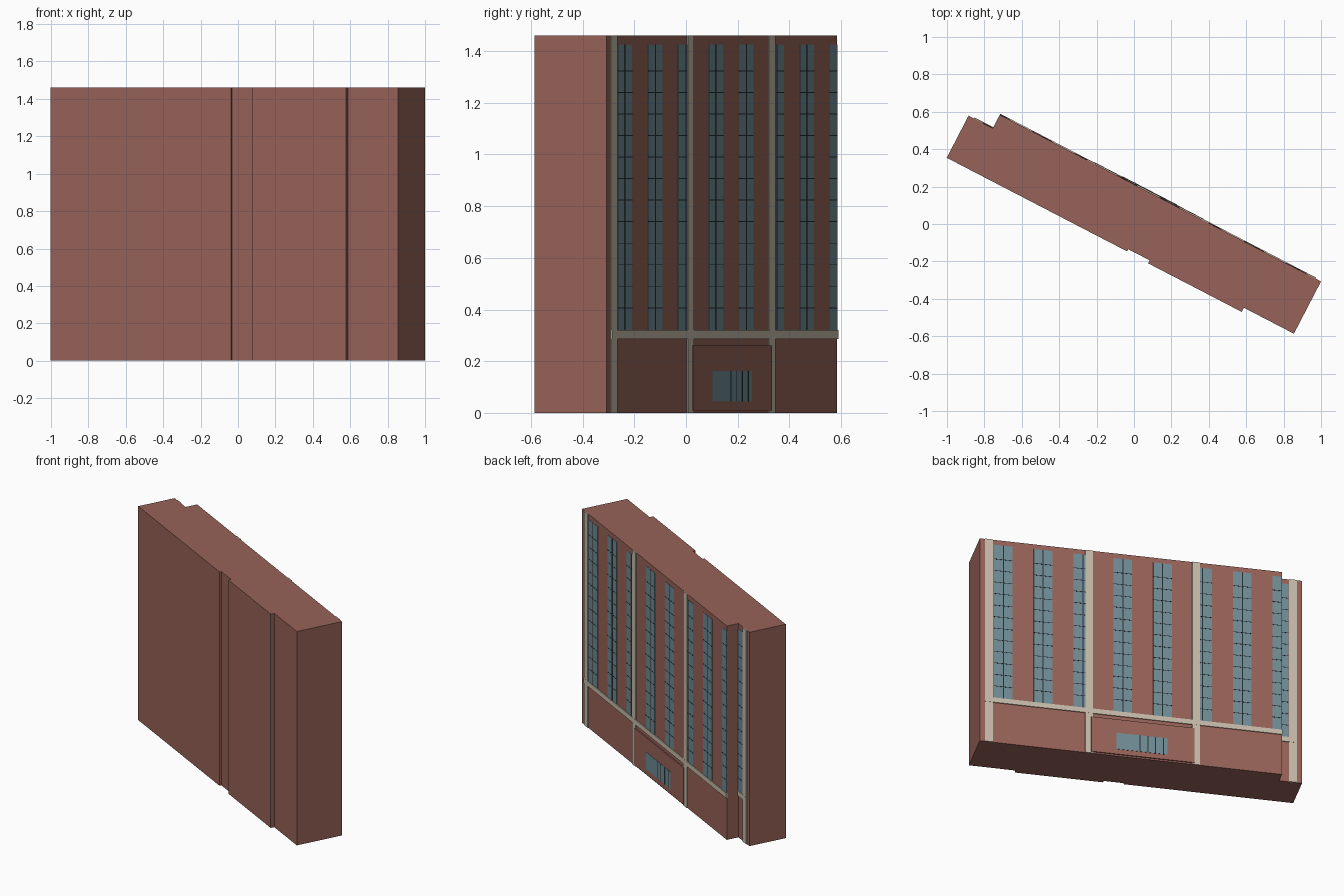
import bpy, bmesh
from mathutils import Vector

if "Cube" in bpy.data.objects:
    bpy.data.objects.remove(bpy.data.objects["Cube"])

HEIGHT = 1.46
ORIGIN = Vector((1.0, -0.307, 0))       # corner where the facade starts
ALONG = Vector((-0.8876, 0.4605, 0))    # direction along the facade
OUT = Vector((0.4605, 0.8876, 0))       # direction out of the facade
NOTCH = -0.081                          # setback of the recessed end bay
END = 1.935                             # where the recessed bay begins


def material(name, colour):
    m = bpy.data.materials.new(name)
    m.use_nodes = True
    m.diffuse_color = (*colour, 1)
    m.node_tree.nodes["Principled BSDF"].inputs["Base Color"].default_value = (*colour, 1)
    return m


brick = material("brick red", (0.31, 0.123, 0.098))
stone = material("pale stone", (0.56, 0.50, 0.405))
glass = material("blue grey glass", (0.16, 0.265, 0.30))
dark = material("dark frame", (0.02, 0.025, 0.028))


def prism(bm, plan, z0, z1):
    """Extrude a plan given as (along, out) pairs from z0 to z1."""
    base = [bm.verts.new(ORIGIN + ALONG * t + OUT * n + Vector((0, 0, z0))) for t, n in plan]
    face = bm.faces.new(base)
    top = bmesh.ops.extrude_face_region(bm, geom=[face])["geom"]
    verts = [v for v in top if isinstance(v, bmesh.types.BMVert)]
    bmesh.ops.translate(bm, vec=(0, 0, z1 - z0), verts=verts)


def build(name, mat, prisms):
    bm = bmesh.new()
    for plan, z0, z1 in prisms:
        prism(bm, plan, z0, z1)
    bmesh.ops.recalc_face_normals(bm, faces=bm.faces)
    mesh = bpy.data.meshes.new(name)
    bm.to_mesh(mesh)
    bm.free()
    mesh.materials.append(mat)
    ob = bpy.data.objects.new(name, mesh)
    bpy.context.collection.objects.link(ob)


def plate(t0, t1, z0, z1, depth, base=0.0):
    """A box standing proud of the wall plane by depth."""
    plan = [(t0, base - 0.004), (t1, base - 0.004), (t1, base + depth), (t0, base + depth)]
    return plan, z0, z1


# Main block with stepped front wall and a recessed end bay
build("building_block", brick, [([
    (0, 0), (END, 0), (END, NOTCH), (2.081, NOTCH), (2.081, -0.335),
    (0.995, -0.335), (0.995, -0.322), (0.865, -0.322), (0.865, -0.34),
    (0.301, -0.34), (0.301, -0.315), (0, -0.315)], 0, HEIGHT)])

# Stone piers and the band above the ground floor
piers = [plate(t, t + 0.05, 0, HEIGHT, 0.005) for t in (0.033, 0.675, 1.36)]
piers.append(plate(1.998, 2.048, 0, HEIGHT, 0.005, NOTCH))
build("stone_piers", stone, piers)
build("stone_band", stone, [plate(0.033, END, 0.286, 0.32, 0.006),
                            plate(END, 2.048, 0.286, 0.32, 0.006, NOTCH)])

# Window columns at a regular pitch; the last one wraps into the recessed bay
SILL, HEAD = 0.32, 1.425
columns = [(0.09 + 0.255 * k, 0.21 + 0.255 * k, 0.0) for k in range(7)]
columns += [(1.875, END, 0.0), (END, 1.995, NOTCH)]
panes, mullions, transoms = [], [], []
for t0, t1, base in columns:
    panes.append(plate(t0, t1, SILL, HEAD, 0.002, base))
    if t1 - t0 > 0.1:
        mid = (t0 + t1) / 2
        mullions.append(plate(mid - 0.003, mid + 0.003, SILL, HEAD, 0.003, base))
    for floor in range(12):
        z = 1.323 - floor * 0.0833
        transoms.append(plate(t0, t1, z - 0.0018, z + 0.0018, 0.003, base))
build("window_panes", glass, panes)
build("window_mullions", dark, mullions)
build("window_transoms", dark, transoms)

# Entrance panel with its glazing
build("entrance_panel", brick, [plate(0.712, 1.372, 0.01, 0.26, 0.008)])
build("entrance_glass", glass, [plate(0.872, 1.2, 0.045, 0.162, 0.002, 0.008)])
build("entrance_mullions", dark, [
    plate(1.02 + 0.05 * k, 1.026 + 0.05 * k, 0.045, 0.162, 0.003, 0.008) for k in range(4)])
